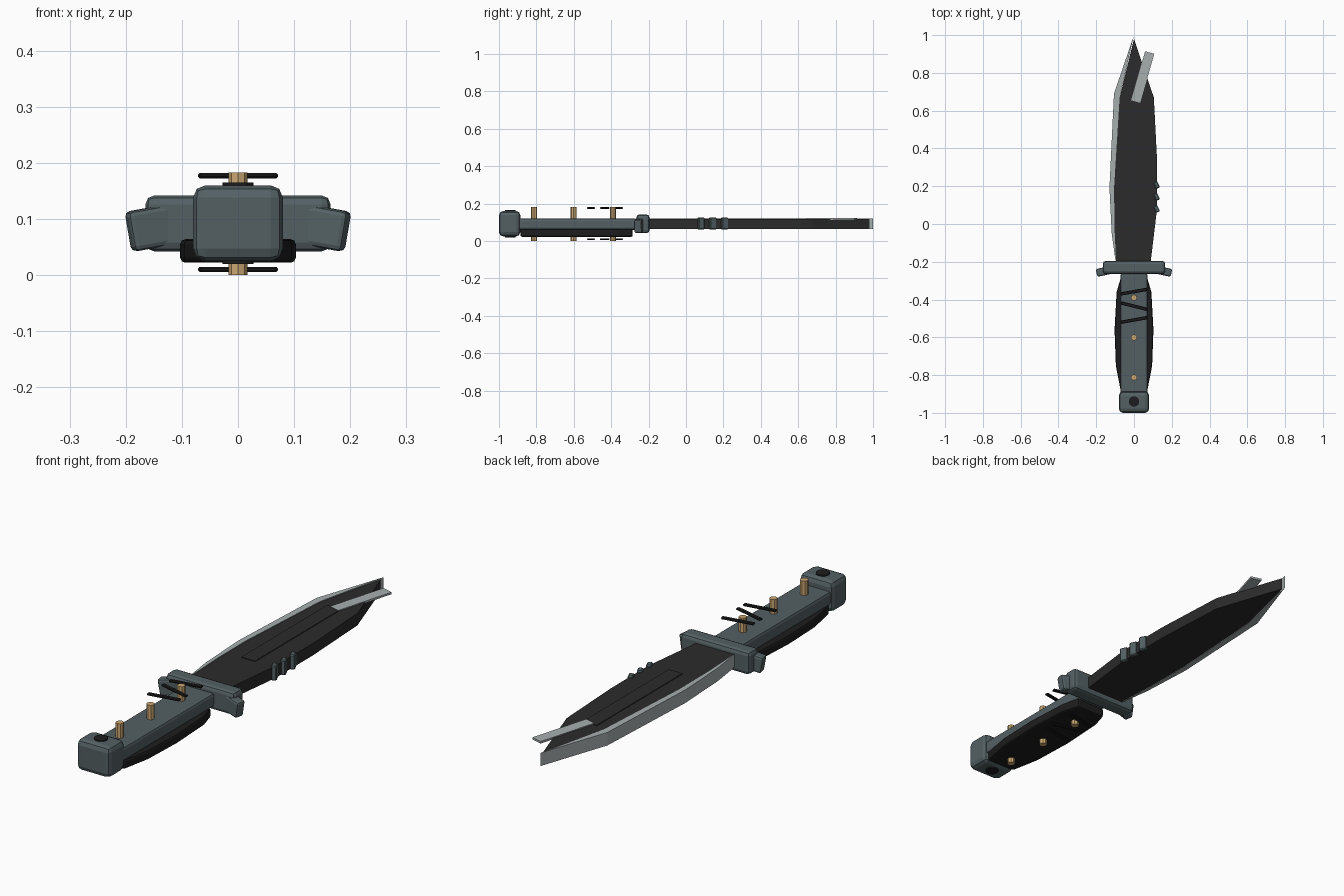
import bpy, bmesh, math
from mathutils import Matrix, Vector

if "Cube" in bpy.data.objects:
    bpy.data.objects.remove(bpy.data.objects["Cube"])


def material(name, r, g, b):
    m = bpy.data.materials.new(name)
    m.diffuse_color = (r, g, b, 1)
    m.use_nodes = True
    m.node_tree.nodes["Principled BSDF"].inputs["Base Color"].default_value = m.diffuse_color
    return m


GUNMETAL = material("gunmetal grey", 0.088, 0.118, 0.127)
BLADE = material("blackened blade", 0.024, 0.024, 0.025)
GRIP = material("black grip", 0.012, 0.012, 0.013)
STEEL = material("bare steel", 0.39, 0.43, 0.43)
BRASS = material("brass", 0.60, 0.39, 0.17)


def finish(bm, name, mat, bevel=0, segments=2):
    bmesh.ops.recalc_face_normals(bm, faces=bm.faces)
    me = bpy.data.meshes.new(name)
    bm.to_mesh(me)
    bm.free()
    me.materials.append(mat)
    ob = bpy.data.objects.new(name, me)
    bpy.context.collection.objects.link(ob)
    if bevel:
        mod = ob.modifiers.new("bevel", 'BEVEL')
        mod.width, mod.segments, mod.limit_method = bevel, segments, 'ANGLE'
    return ob


def box(name, mat, centre, size, rot_y=0, rot_z=0, bevel=0, segments=2):
    bm = bmesh.new()
    m = (Matrix.Translation(centre) @ Matrix.Rotation(math.radians(rot_z), 4, 'Z')
         @ Matrix.Rotation(math.radians(rot_y), 4, 'Y') @ Matrix.Diagonal((*size, 1)))
    bmesh.ops.create_cube(bm, size=1, matrix=m)
    return finish(bm, name, mat, bevel, segments)


def post(name, mat, x, y, z0, z1, radius, sides):
    bm = bmesh.new()
    bmesh.ops.create_cone(bm, cap_ends=True, segments=sides, radius1=radius, radius2=radius,
                          depth=z1 - z0, matrix=Matrix.Translation((x, y, (z0 + z1) / 2)))
    return finish(bm, name, mat)


def plate(name, mat, outline, z0, z1, bevel=0, segments=2):
    bm = bmesh.new()
    face = bm.faces.new([bm.verts.new((x, y, z0)) for x, y in outline])
    ext = bmesh.ops.extrude_face_region(bm, geom=[face])
    verts = [v for v in ext["geom"] if isinstance(v, bmesh.types.BMVert)]
    bmesh.ops.translate(bm, verts=verts, vec=Vector((0, 0, z1 - z0)))
    return finish(bm, name, mat, bevel, segments)


# Blade body and the bare cutting edge along its left side
inner_edge = [(-0.095, -0.20), (-0.104, 0.0), (-0.105, 0.20), (-0.076, 0.67)]
outer_edge = [(-0.106, 0.69), (-0.13, 0.19), (-0.118, -0.05), (-0.10, -0.18)]
back = [(0.0, 0.98), (0.105, 0.67), (0.122, 0.34), (0.122, 0.08), (0.086, -0.22)]
plate("blade", BLADE, [(-0.088, -0.22)] + inner_edge + back, 0.066, 0.118)
plate("cutting_edge", STEEL, inner_edge + [(0.0, 1.0)] + outer_edge, 0.064, 0.121)

# Fuller strip and the swaged strip near the point
box("fuller", BLADE, (0, 0.365, 0.1175), (0.066, 0.59, 0.007))
box("false_edge", STEEL, (0.046, 0.778, 0.118), (0.05, 0.27, 0.009), rot_z=-16)

# Thumb serrations on the spine
for i in range(3):
    box(f"serration_{i + 1}", GUNMETAL, (0.12, 0.08 + 0.063 * i, 0.094),
        (0.022, 0.036, 0.064), rot_z=25, bevel=0.004, segments=1)

# Guard with angled tips
box("guard", GUNMETAL, (0, -0.23, 0.092), (0.33, 0.07, 0.1), bevel=0.016)
for side, s in (("left", -1), ("right", 1)):
    box(f"guard_tip_{side}", GUNMETAL, (s * 0.155, -0.25, 0.084), (0.08, 0.042, 0.072),
        rot_y=s * 10, rot_z=-s * 12, bevel=0.009)

# Grip: grey upper tang on a dark swelling scale
box("tang", GUNMETAL, (0, -0.58, 0.09), (0.144, 0.64, 0.06), bevel=0.012)
half = [(0.07, -0.285), (0.092, -0.36), (0.103, -0.56), (0.096, -0.75), (0.07, -0.885)]
plate("grip_scale", GRIP, half + [(-x, y) for x, y in reversed(half)], 0.022, 0.064, bevel=0.009)

# Brass pins through the grip
for i in range(3):
    post(f"grip_pin_{i + 1}", BRASS, 0, -0.39 - 0.211 * i, 0, 0.183, 0.0165, 8)

# Cord wraps above and below the grip
for level, z in (("upper", 0.177), ("lower", 0.010)):
    for i, (y, tilt) in enumerate([(-0.358, 10), (-0.435, -14), (-0.508, 10)]):
        box(f"{level}_wrap_{i + 1}", GRIP, (0, y, z), (0.143, 0.018, 0.009),
            rot_z=tilt, bevel=0.003, segments=1)

# Pommel with a dark plug right through it
box("pommel", GUNMETAL, (0, -0.943, 0.0925), (0.16, 0.114, 0.135), bevel=0.022)
post("pommel_plug", GRIP, 0, -0.94, 0.02, 0.165, 0.028, 12)
